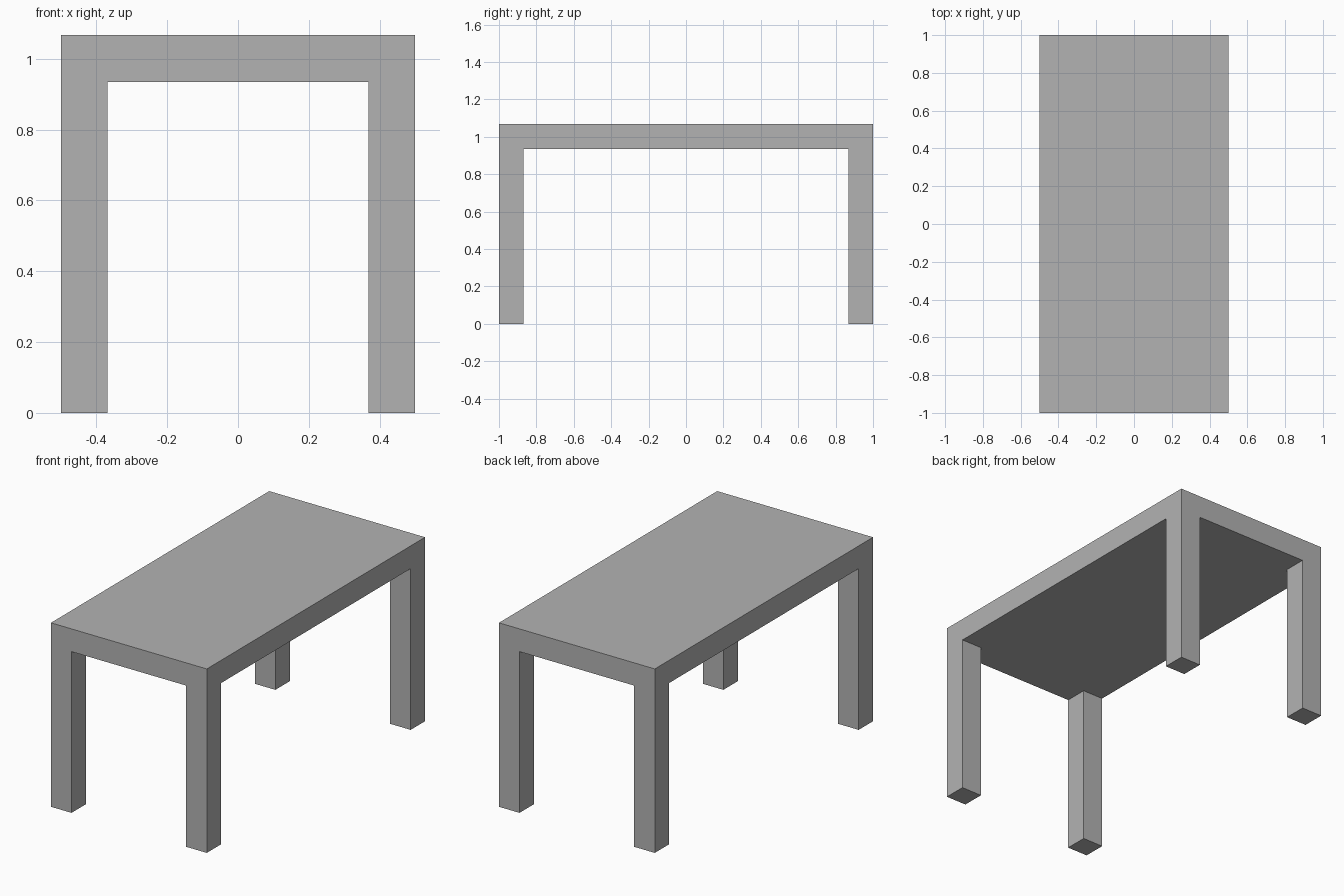
import bpy
import bmesh

cube = bpy.data.objects.get("Cube")
if cube:
    bpy.data.objects.remove(cube, do_unlink=True)

HALF_X, HALF_Y = 0.5, 1.0
HEIGHT = 1.067
THICK = 0.132  # shared by the top slab and the square legs

# Plain grey finish
grey = bpy.data.materials.new("plain_grey")
grey.use_nodes = True
colour = (0.45, 0.45, 0.45, 1.0)
grey.diffuse_color = colour
grey.node_tree.nodes["Principled BSDF"].inputs["Base Color"].default_value = colour

# Table top slab
bm = bmesh.new()
bmesh.ops.create_cube(bm, size=1)
for v in bm.verts:
    v.co.x *= 2 * HALF_X
    v.co.y *= 2 * HALF_Y
    v.co.z = HEIGHT if v.co.z > 0 else HEIGHT - THICK

# Score the slab along the inner lines of the legs
for axis, half in (((1, 0, 0), HALF_X), ((0, 1, 0), HALF_Y)):
    for side in (-1, 1):
        bmesh.ops.bisect_plane(
            bm, geom=bm.verts[:] + bm.edges[:] + bm.faces[:],
            plane_co=[side * (half - THICK) * a for a in axis], plane_no=axis)

# Legs pulled down from the four corners of the underside
bm.normal_update()
corners = []
for f in bm.faces:
    c = f.calc_center_median()
    if f.normal.z < -0.9 and abs(c.x) > HALF_X - THICK and abs(c.y) > HALF_Y - THICK:
        corners.append(f)
legs = bmesh.ops.extrude_discrete_faces(bm, faces=corners)["faces"]
for f in legs:
    for v in f.verts:
        v.co.z = 0

# Merge coplanar faces into clean flat panels
bmesh.ops.remove_doubles(bm, verts=bm.verts[:], dist=0.0001)
bmesh.ops.dissolve_limit(bm, angle_limit=0.01, verts=bm.verts[:], edges=bm.edges[:])
bmesh.ops.recalc_face_normals(bm, faces=bm.faces[:])

mesh = bpy.data.meshes.new("table")
bm.to_mesh(mesh)
bm.free()
mesh.materials.append(grey)
table = bpy.data.objects.new("table", mesh)
bpy.context.collection.objects.link(table)
